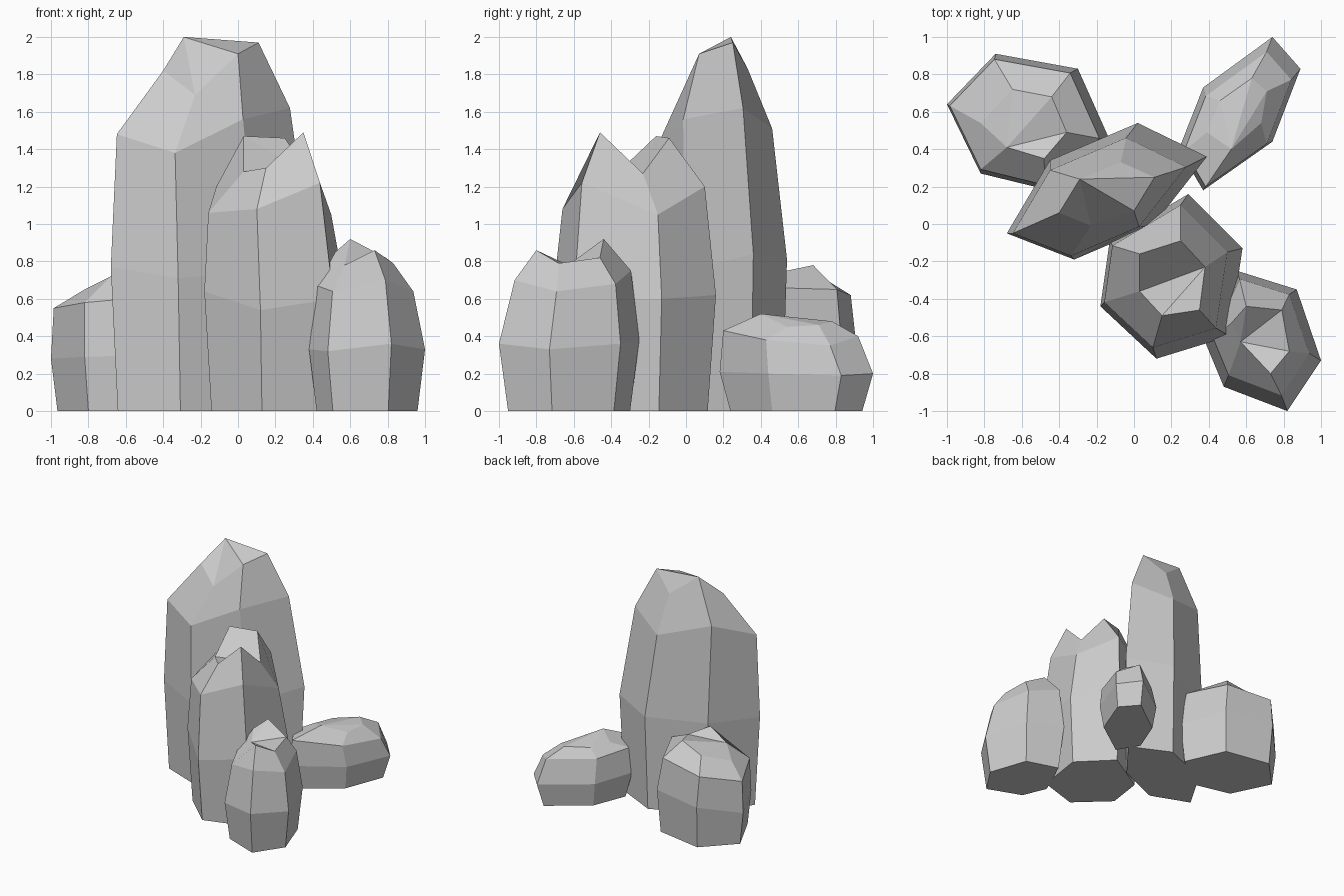
import bpy, bmesh


def rock(name, outline, mid_z, foot, shrink, shift, shoulder_z, tip, fan):
    """Six-sided rock: foot, widest ring, shoulder ring and a jagged faceted tip."""
    n = len(outline)
    cx = (min(p[0] for p in outline) + max(p[0] for p in outline)) / 2
    cy = (min(p[1] for p in outline) + max(p[1] for p in outline)) / 2

    def ring(scale, heights, dx=0, dy=0):
        return [(cx + (x - cx) * scale + dx, cy + (y - cy) * scale + dy, z)
                for (x, y), z in zip(outline, heights)]

    rings = [ring(foot, [0] * n), ring(1, mid_z),
             ring(shrink, shoulder_z, *shift), tip]
    bm = bmesh.new()
    loops = [[bm.verts.new(p) for p in r] for r in rings]
    bm.faces.new(loops[0][::-1])
    for a, b in zip(loops, loops[1:]):
        for i in range(n):
            j = (i + 1) % n
            bm.faces.new((a[i], a[j], b[j], b[i]))
    # broken tip: triangles fanned from one corner
    t = loops[-1]
    for k in range(1, n - 1):
        bm.faces.new((t[fan], t[(fan + k) % n], t[(fan + k + 1) % n]))
    bmesh.ops.recalc_face_normals(bm, faces=bm.faces)
    mesh = bpy.data.meshes.new(name)
    bm.to_mesh(mesh)
    bm.free()
    bpy.context.collection.objects.link(bpy.data.objects.new(name, mesh))


# tall central rock
rock("tall_rock",
     [(-.68, -.05), (-.32, -.19), (.10, -.01), (.39, .36), (.02, .54), (-.45, .34)],
     [.77, .71, .75, .84, .81, .80], .93, .865, (-.04, -.03),
     [1.48, 1.38, 1.56, 1.62, 1.51, 1.63],
     [(-.40, .06, 1.82), (-.23, -.01, 1.69), (0, .07, 1.91),
      (.11, .25, 1.97), (-.07, .33, 1.83), (-.29, .24, 2.0)], 5)

# medium rock in front
rock("front_rock",
     [(-.18, -.44), (.12, -.72), (.51, -.60), (.58, -.13), (.29, .16), (-.13, -.09)],
     [.64, .54, .60, .60, .62, .65], .9, .865, (-.03, 0),
     [1.06, 1.08, 1.22, 1.05, 1.2, 1.2],
     [(.03, -.36, 1.28), (.15, -.49, 1.30), (.35, -.46, 1.49),
      (.38, -.23, 1.27), (.25, -.09, 1.46), (.03, -.16, 1.47)], 3)

# short rock at front right
rock("front_right_rock",
     [(.38, -.63), (.48, -.87), (.82, -1.0), (1.0, -.73), (.87, -.35), (.55, -.25)],
     [.33, .32, .36, .33, .36, .38], .87, .83, (-.01, .02),
     [.67, .64, .70, .64, .68, .75],
     [(.52, -.53, .85), (.57, -.63, .78), (.73, -.80, .86),
      (.83, -.68, .79), (.79, -.46, .82), (.60, -.44, .92)], 1)

# broad rock at back left
rock("back_left_rock",
     [(-1.0, .64), (-.82, .27), (-.45, .18), (-.13, .45), (-.30, .83), (-.74, .91)],
     [.28, .29, .30, .35, .37, .36], .92, .92, (-.02, 0),
     [.55, .58, .61, .66, .65, .62],
     [(-.82, .54, .65), (-.68, .41, .72), (-.48, .35, .79),
      (-.36, .49, .74), (-.44, .68, .78), (-.65, .72, .72)], 1)

# low rock at back right
rock("back_right_rock",
     [(.37, .18), (.74, .44), (.89, .83), (.74, 1.0), (.37, .73), (.24, .40)],
     [.21, .20, .19, .20, .20, .21], .86, .88, (-.01, -.03),
     [.43, .38, .35, .40, .40, .42],
     [(.52, .40, .52), (.68, .54, .45), (.71, .71, .46),
      (.63, .78, .48), (.46, .66, .47), (.39, .49, .47)], 0)
